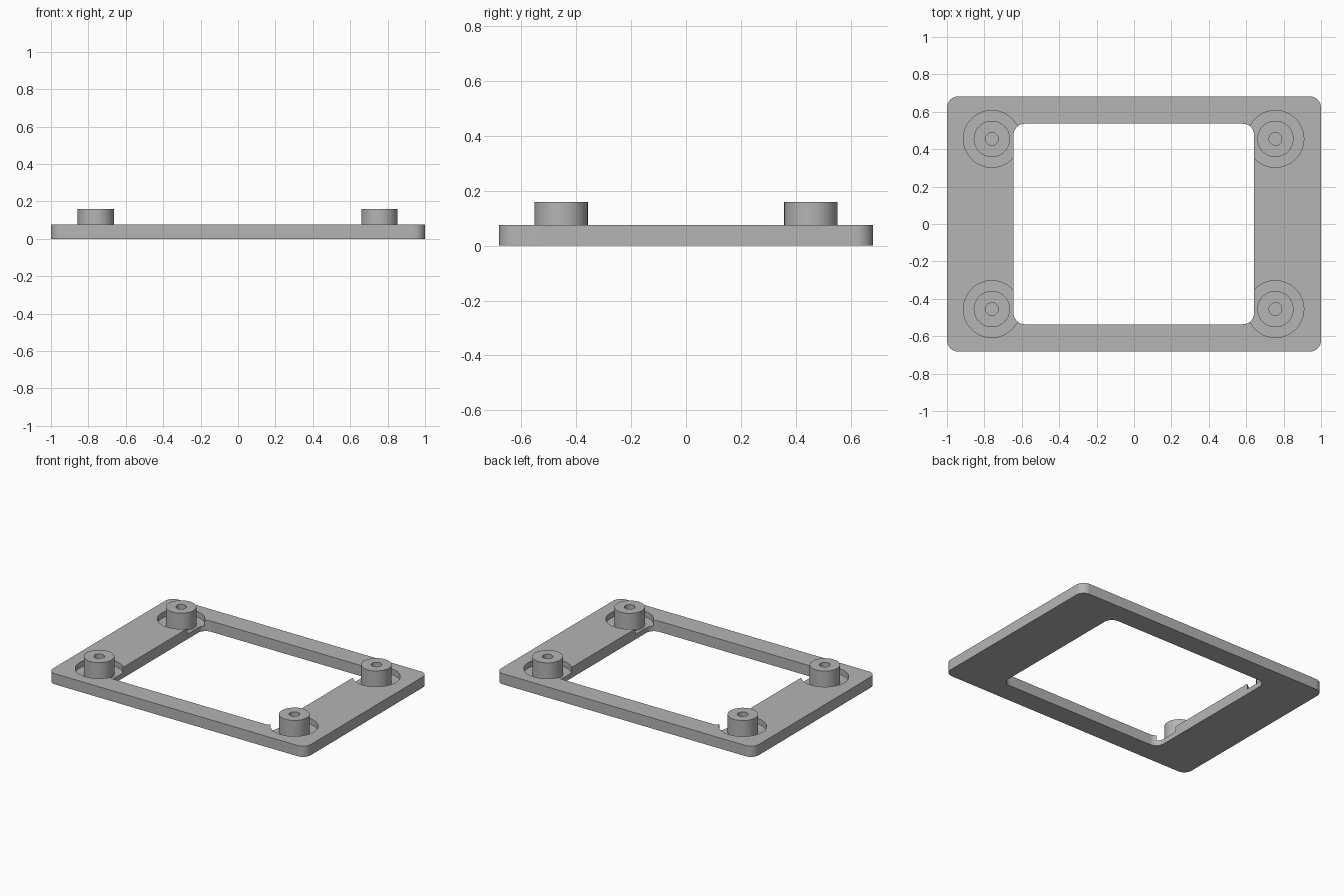
import bpy
import bmesh
from math import sin, cos, pi, radians

THICK, FLOOR, POST_TOP = 0.075, 0.036, 0.16
POST_R, HOLE_R, POCKET_R = 0.097, 0.034, 0.152

if "Cube" in bpy.data.objects:
    bpy.data.objects.remove(bpy.data.objects["Cube"])

grey = bpy.data.materials.new("plain grey")
grey.use_nodes = True
grey.diffuse_color = (0.46, 0.46, 0.46, 1)
grey.node_tree.nodes["Principled BSDF"].inputs["Base Color"].default_value = grey.diffuse_color


def make_object(name, bm):
    bmesh.ops.recalc_face_normals(bm, faces=bm.faces)
    mesh = bpy.data.meshes.new(name)
    bm.to_mesh(mesh)
    bm.free()
    mesh.materials.append(grey)
    obj = bpy.data.objects.new(name, mesh)
    bpy.context.collection.objects.link(obj)
    return obj


def rounded_rect(hx, hy, r, cx=0, steps=10):
    points = []
    for i, (sx, sy) in enumerate([(1, 1), (-1, 1), (-1, -1), (1, -1)]):
        for k in range(steps + 1):
            a = (i + k / steps) * pi / 2
            points.append((cx + sx * (hx - r) + r * cos(a), sy * (hy - r) + r * sin(a)))
    return points


def circle(r, steps=64):
    return [(r * cos(2 * pi * k / steps), r * sin(2 * pi * k / steps)) for k in range(steps)]


def ring_solid(name, outer, inner, z0, z1):
    """Solid between two outlines with equal point counts."""
    bm = bmesh.new()
    loops = [[bm.verts.new((x, y, z)) for x, y in pts]
             for pts, z in ((outer, z0), (outer, z1), (inner, z1), (inner, z0))]
    n = len(outer)
    for a, b in zip(loops, loops[1:] + loops[:1]):
        for k in range(n):
            j = (k + 1) % n
            bm.faces.new((a[k], a[j], b[j], b[k]))
    return make_object(name, bm)


def smooth(obj):
    bpy.ops.object.select_all(action="DESELECT")
    obj.select_set(True)
    bpy.context.view_layer.objects.active = obj
    bpy.ops.object.shade_smooth_by_angle(angle=radians(30))


# Frame plate with a rounded window
plate = ring_solid("frame_plate", rounded_rect(1.0, 0.682, 0.06),
                   rounded_rect(0.643, 0.536, 0.06, cx=-0.001), 0, THICK)

# Round pockets and hollow posts at the four corners
cutters = []
for side, x in (("left", 0.756), ("right", -0.76)):
    for end, y in (("front", -0.455), ("back", 0.455)):
        bm = bmesh.new()
        bmesh.ops.create_cone(bm, cap_ends=True, segments=64, radius1=POCKET_R,
                              radius2=POCKET_R, depth=0.2)
        cutter = make_object(f"{end}_{side}_pocket_cutter", bm)
        cutter.location = (x, y, FLOOR + 0.1)
        cutter.hide_render = True
        cutters.append(cutter)
        mod = plate.modifiers.new("pocket", "BOOLEAN")
        mod.operation, mod.solver, mod.object = "DIFFERENCE", "EXACT", cutter

        post = ring_solid(f"{end}_{side}_post", circle(POST_R), circle(HOLE_R),
                          FLOOR - 0.01, POST_TOP)
        post.location = (x, y, 0)
        smooth(post)

# Bake the pockets into the plate and drop the cutters
bpy.context.view_layer.objects.active = plate
for name in [m.name for m in plate.modifiers]:
    plate.modifiers.active = plate.modifiers[name]
bpy.context.view_layer.update()
baked = bpy.data.meshes.new_from_object(
    plate.evaluated_get(bpy.context.evaluated_depsgraph_get()))
plate.modifiers.clear()
plate.data = baked
for cutter in cutters:
    bpy.data.objects.remove(cutter)
smooth(plate)
